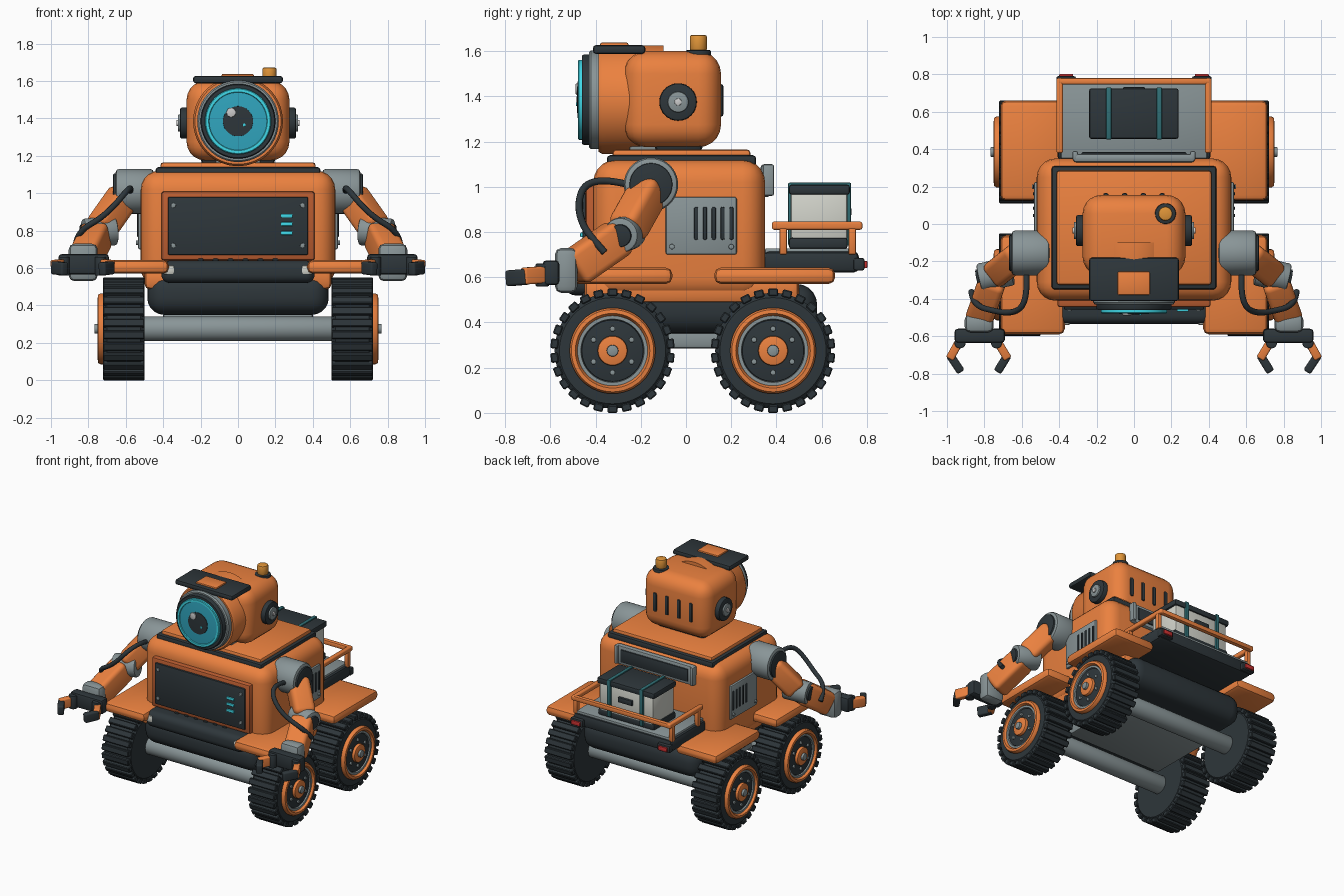
import bpy, bmesh, math
from mathutils import Vector, Matrix

if "Cube" in bpy.data.objects:
    bpy.data.objects.remove(bpy.data.objects["Cube"])

COL = dict(orange=(.83, .22, .05), rust=(.5, .11, .03), dark=(.027, .037, .043), grey=(.25, .3, .31),
           cyan=(.03, .38, .52), glow=(.05, .7, .82), cream=(.65, .66, .6), red=(.6, .03, .03),
           amber=(.75, .3, .04), teal=(.03, .16, .18), white=(.9, .9, .9))
MATS = {}
for k, c in COL.items():
    MATS[k] = bpy.data.materials.new(k)
    MATS[k].diffuse_color = (*c, 1)


def finish(name, bm, col, mirror=False):
    bmesh.ops.recalc_face_normals(bm, faces=bm.faces)
    me = bpy.data.meshes.new(name)
    bm.to_mesh(me)
    bm.free()
    ob = bpy.data.objects.new(name, me)
    bpy.context.collection.objects.link(ob)
    me.materials.append(MATS[col])
    if mirror:
        ob.modifiers.new("mirror", 'MIRROR')
    return ob


def bevel(bm, r, seg):
    if r > 0:
        ed = [e for e in bm.edges if e.calc_face_angle(0) > math.radians(40)]
        bmesh.ops.bevel(bm, geom=ed, offset=r, segments=seg, affect='EDGES', profile=.5, clamp_overlap=True)


def box(name, x, y, z, col, r=.01, mirror=False):
    """Rounded box from x, y and z ranges."""
    bm = bmesh.new()
    size = Vector((x[1] - x[0], y[1] - y[0], z[1] - z[0]))
    mid = Vector((x[0] + x[1], y[0] + y[1], z[0] + z[1])) / 2
    bmesh.ops.create_cube(bm, size=1, matrix=Matrix.Translation(mid) @ Matrix.Diagonal((*size, 1)))
    bevel(bm, min(r, min(size) * .49), 5 if r > .04 else 2)
    return finish(name, bm, col, mirror)


def frame(p0, p1):
    p0, p1 = Vector(p0), Vector(p1)
    d = p1 - p0
    return Matrix.Translation((p0 + p1) / 2) @ d.to_track_quat('Z', 'X').to_matrix().to_4x4(), d.length


def beam(name, p0, p1, w, h, col, r=.01, mirror=False):
    """Rounded bar of section w by h between two points."""
    m, l = frame(p0, p1)
    bm = bmesh.new()
    bmesh.ops.create_cube(bm, size=1, matrix=Matrix.Diagonal((h, w, l, 1)))
    bevel(bm, r, 4)
    bm.transform(m)
    return finish(name, bm, col, mirror)


def cyl(name, p0, p1, rad, col, r=.006, mirror=False, n=32):
    m, l = frame(p0, p1)
    bm = bmesh.new()
    bmesh.ops.create_cone(bm, cap_ends=True, segments=n, radius1=rad, radius2=rad, depth=l)
    bevel(bm, r, 2)
    bm.transform(m)
    return finish(name, bm, col, mirror)


def lathe(name, prof, base, axis, col, mirror=False, n=48):
    """Revolve (radius, offset) points about an axis through base."""
    bm = bmesh.new()
    m = Matrix.Translation(base) @ Vector(axis).to_track_quat('Z', 'X').to_matrix().to_4x4()
    rings = [[bm.verts.new(m @ Vector((a * math.cos(t), a * math.sin(t), h)))
              for t in (math.tau * i / n for i in range(n))] for a, h in prof]
    for A, B in zip(rings, rings[1:]):
        for i in range(n):
            bm.faces.new((A[i], A[i - 1], B[i - 1], B[i]))
    bmesh.ops.remove_doubles(bm, verts=bm.verts, dist=1e-5)
    return finish(name, bm, col, mirror)


# wheels: tyre with tread blocks, hub rings, bolts
for tag, wy in (("front", -.325), ("rear", .385)):
    c = Vector((0, wy, .275))
    lathe(tag + "_tyre", [(0, .5), (.235, .5), (.256, .52), (.256, .7), (.235, .72), (.18, .722), (0, .70)],
          c, (1, 0, 0), 'dark', True)
    bm = bmesh.new()
    for i in range(26):
        m = Matrix.Translation(c) @ Matrix.Rotation(math.tau * i / 26, 4, 'X') @ \
            Matrix.Translation((.61, 0, .258)) @ Matrix.Diagonal((.222, .043, .034, 1))
        bmesh.ops.create_cube(bm, size=1, matrix=m)
    bevel(bm, .005, 1)
    finish(tag + "_tread", bm, 'dark', True)
    lathe(tag + "_rim", [(.19, .70), (.19, .735), (.182, .748), (.165, .75), (.155, .735), (.155, .70)],
          c, (1, 0, 0), 'orange', True)
    lathe(tag + "_rim_ring", [(.157, .70), (.157, .735), (.14, .735), (.135, .70)], c, (1, 0, 0), 'grey', True)
    cyl(tag + "_hub_disc", c + Vector((.69, 0, 0)), c + Vector((.728, 0, 0)), .137, 'dark', .004, True)
    cyl(tag + "_hub_cap", c + Vector((.7, 0, 0)), c + Vector((.75, 0, 0)), .066, 'orange', .008, True)
    cyl(tag + "_hub_nut", c + Vector((.74, 0, 0)), c + Vector((.768, 0, 0)), .026, 'grey', .005, True, 16)
    for i in range(6):
        a = math.tau * (i + .5) / 6
        p = c + Vector((.72, .097 * math.cos(a), .097 * math.sin(a)))
        cyl(tag + "_hub_bolt", p, p + Vector((.018, 0, 0)), .012, 'grey', .002, True, 10)
    cyl(tag + "_axle", c - Vector((.52, 0, 0)), c + Vector((.52, 0, 0)), .066, 'grey')

# chassis, belly plate, deck, bumper and fenders
box("chassis", (-.485, .485), (-.47, .58), (.35, .57), 'dark', .09)
box("belly_plate", (-.4, .4), (-.22, .28), (.285, .37), 'grey', .015)
box("lower_deck", (-.5, .5), (-.45, .5), (.485, .6), 'orange', .03)
box("front_bumper", (-.41, .41), (-.535, -.38), (.52, .64), 'dark', .045)
box("headlight", (.34, .40), (-.54, -.5), (.565, .615), 'cream', .012, True)
box("front_fender", (.37, .715), (-.59, -.06), (.57, .643), 'orange', .03, True)
box("rear_fender", (.37, .715), (.125, .66), (.57, .643), 'orange', .03, True)

# body and lid
box("body", (-.52, .52), (-.41, .35), (.5, 1.12), 'orange', .1)
box("lid_seal", (-.44, .44), (-.35, .31), (1.09, 1.14), 'dark', .015)
box("lid", (-.415, .415), (-.325, .285), (1.12, 1.165), 'orange', .015)

# front panel
box("panel_frame", (-.41, .41), (-.445, -.36), (.64, 1.01), 'rust', .015)
box("panel", (-.375, .375), (-.458, -.42), (.67, .98), 'dark', .008)
for z in (.72, .935):
    cyl("panel_screw", (.345, -.45, z), (.345, -.466, z), .013, 'grey', .003, True, 12)
for z in (.787, .835, .88):
    box("status_light", (.23, .292), (-.468, -.45), (z - .01, z + .01), 'glow', .004)
for i in range(6):
    x = -.2 + i * .08
    box("vent_notch", (x - .015, x + .015), (-.45, -.4), (.625, .65), 'dark', .004)

# side vents
box("side_panel", (.50, .535), (-.09, .225), (.70, .955), 'grey', .01, True)
for i in range(5):
    y = .045 + i * .039
    box("side_slot", (.52, .541), (y - .01, y + .01), (.765, .912), 'dark', .008, True)
for y in (-.062, .2):
    cyl("side_screw", (.53, y, .735), (.545, y, .735), .012, 'grey', .003, True, 12)

# back panel
box("back_frame", (-.325, .325), (.33, .375), (.955, 1.1), 'grey', .015)
box("back_panel", (-.28, .28), (.36, .384), (.98, 1.075), 'dark', .006)
box("back_bracket", (.3, .33), (.34, .39), (.96, 1.1), 'grey', .01, True)

# cargo bed with rails and tail lights
box("cargo_bed", (-.41, .41), (.34, .765), (.62, .715), 'dark', .025)
box("cargo_floor", (-.39, .39), (.35, .75), (.70, .728), 'grey', .006)
beam("side_rail", (.397, .38, .828), (.397, .78, .828), .034, .036, 'orange', .01, True)
box("back_rail", (-.41, .41), (.745, .78), (.81, .846), 'orange', .01)
for y in (.43, .735):
    box("rail_post", (.38, .414), (y - .017, y + .017), (.7, .82), 'orange', .008, True)
box("tail_lamp_housing", (.31, .415), (.74, .79), (.63, .685), 'dark', .01, True)
box("tail_lamp", (.325, .4), (.78, .803), (.64, .672), 'red', .006, True)

# cargo crate
box("crate_base", (-.235, .235), (.455, .715), (.725, .775), 'dark', .012)
box("crate", (-.225, .225), (.462, .715), (.76, .98), 'cream', .015)
box("crate_lid", (-.24, .238), (.455, .725), (.965, 1.01), 'dark', .012)
for x in (-.135, .135):
    box("crate_strap", (x - .014, x + .014), (.452, .73), (.74, 1.018), 'teal', .005)
box("crate_latch", (-.06, .06), (.7, .732), (.87, .91), 'dark', .008)

# neck and head
box("neck", (-.2, .2), (-.14, .075), (1.15, 1.215), 'dark', .03)
box("neck_block", (-.12, .12), (-.25, -.1), (1.155, 1.2), 'grey', .01)
box("head", (-.275, .275), (-.275, .155), (1.175, 1.6), 'orange', .1)
E = (0, 0, 1.385)
lathe("eye_housing", [(0, .1), (.24, .1), (.24, .37), (.23, .387), (.19, .387)], E, (0, -1, 0), 'orange', n=64)
lathe("eye_ring", [(.218, .37), (.218, .42), (.21, .43), (.18, .43), (.18, .39)], E, (0, -1, 0), 'grey', n=64)
lathe("eye_gasket", [(.2, .42), (.2, .452), (.195, .46), (.165, .46)], E, (0, -1, 0), 'dark', n=64)
lathe("eye_glow", [(.177, .44), (.177, .474), (.172, .478), (.157, .478), (.153, .47)], E, (0, -1, 0), 'glow', n=64)
lathe("eye_lens", [(.158, .45), (.156, .472), (.1, .476), (0, .478)], E, (0, -1, 0), 'cyan', n=64)
lathe("pupil", [(.082, .46), (.08, .48), (0, .484)], E, (0, -1, 0), 'dark')
cyl("eye_highlight", (-.037, -.47, 1.432), (-.037, -.488, 1.432), .025, 'white', .004, n=20)
cyl("eye_spark", (.033, -.47, 1.365), (.033, -.486, 1.365), .008, 'glow', .001, n=12)
box("visor", (-.24, .24), (-.412, -.18), (1.588, 1.627), 'dark', .014)
box("visor_plate", (-.088, .085), (-.38, -.255), (1.61, 1.638), 'orange', .008)
cyl("beacon_base", (.168, .055, 1.56), (.168, .055, 1.605), .056, 'dark', .008)
cyl("beacon", (.168, .055, 1.6), (.168, .055, 1.672), .038, 'amber', .01)
cyl("ear", (.24, -.035, 1.375), (.31, -.035, 1.375), .083, 'dark', .01, True)
cyl("ear_cap", (.3, -.035, 1.375), (.322, -.035, 1.375), .046, 'grey', .006, True)
cyl("ear_pin", (.31, -.035, 1.375), (.33, -.035, 1.375), .016, 'white', .003, True, 16)
for x in (.05, .15):
    box("head_slot", (x - .015, x + .015), (.13, .166), (1.31, 1.455), 'dark', .012, True)

# arms
S, W = Vector((.6, -.155, 1.0)), Vector((.825, -.5, .635))
L = Vector((.745, -.27, .795))
cyl("shoulder", (.45, -.155, 1.01), (.655, -.155, 1.01), .12, 'grey', .02, True, 40)
cyl("shoulder_disc", (.64, -.155, 1.01), (.668, -.155, 1.01), .095, 'dark', .006, True)
beam("upper_arm", S, S.lerp(L, .95), .15, .15, 'orange', .035, True)
cyl("elbow", (.655, -.25, .80), (.825, -.29, .785), .078, 'grey', .01, True)
cyl("elbow_pin", (.82, -.289, .785), (.838, -.293, .783), .05, 'dark', .005, True)
beam("forearm", L.lerp(W, .08), W, .15, .165, 'orange', .03, True)
box("wrist", (.75, .905), (-.58, -.48), (.53, .73), 'grey', .03, True)
box("palm", (.69, .96), (-.635, -.56), (.565, .675), 'dark', .018, True)
for tag, a, b, t in (("outer", .93, .985, .925), ("inner", .735, .675, .73)):
    cyl(tag + "_knuckle", (a, -.635, .56), (a, -.635, .66), .03, 'dark', .005, True, 20)
    beam(tag + "_finger", (a, -.62, .612), (b, -.72, .605), .045, .075, 'orange', .01, True)
    beam(tag + "_finger_tip", (b, -.70, .602), (t, -.79, .595), .045, .07, 'dark', .012, True)

# arm cable
cu = bpy.data.curves.new("arm_cable", 'CURVE')
cu.dimensions, cu.bevel_depth, cu.bevel_resolution, cu.use_fill_caps = '3D', .016, 3, True
sp = cu.splines.new('NURBS')
pts = [(.58, -.22, 1.0), (.56, -.42, 1.06), (.64, -.49, .95), (.76, -.46, .84), (.86, -.44, .8), (.87, -.36, .71)]
sp.points.add(len(pts) - 1)
for p, q in zip(sp.points, pts):
    p.co = (*q, 1)
sp.use_endpoint_u, sp.order_u = True, 4
cable = bpy.data.objects.new("arm_cable", cu)
bpy.context.collection.objects.link(cable)
cu.materials.append(MATS['dark'])
cable.modifiers.new("mirror", 'MIRROR')

# smooth shading with sharp edges kept
for o in bpy.context.collection.objects:
    o.select_set(o.type == 'MESH')
    if o.type == 'MESH':
        bpy.context.view_layer.objects.active = o
bpy.ops.object.shade_smooth_by_angle(angle=math.radians(35))

for m in bpy.data.materials:
    if m.users and not m.is_grease_pencil:
        m.use_nodes = True
        m.node_tree.nodes["Principled BSDF"].inputs["Base Color"].default_value = m.diffuse_color
